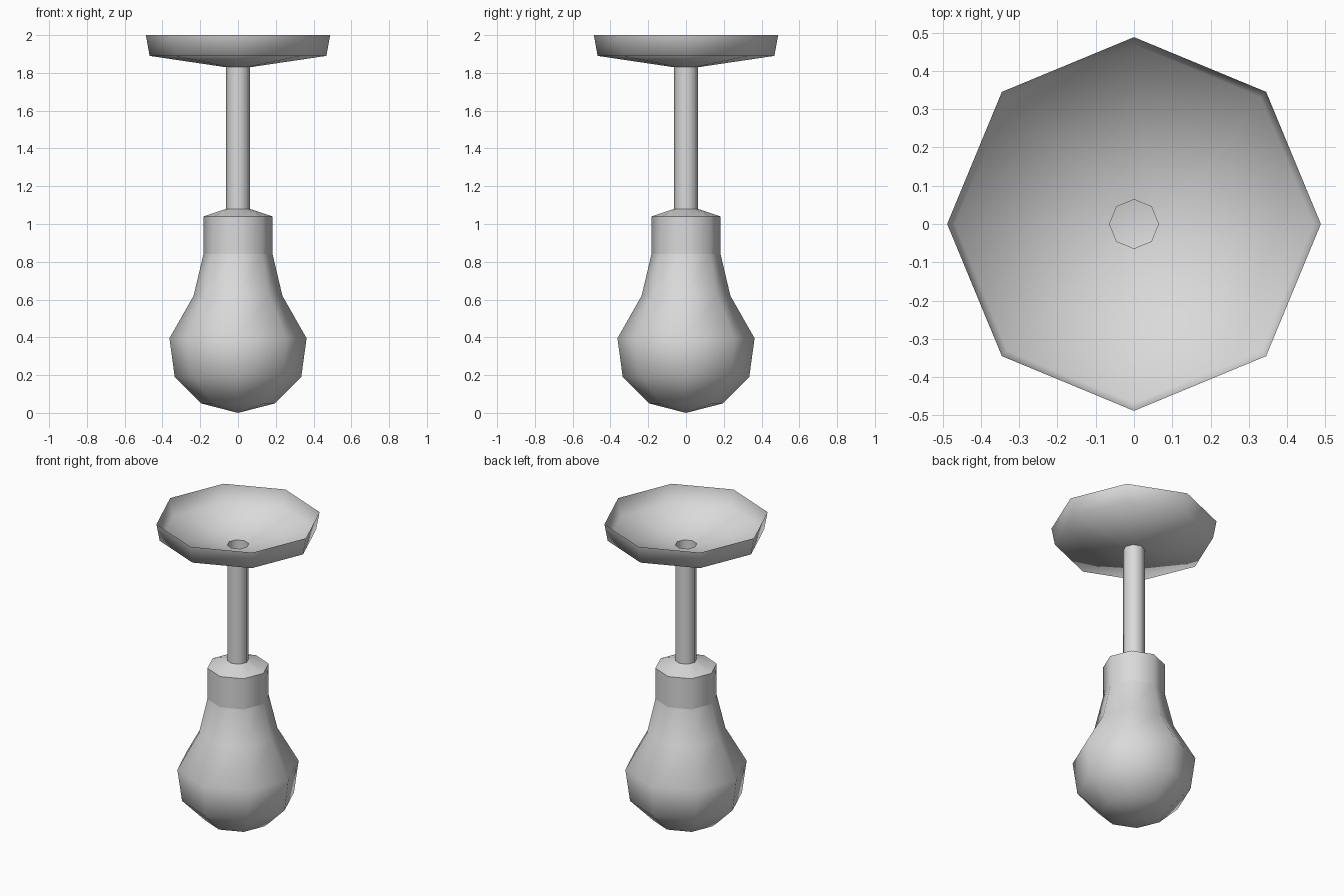
import bpy, math

if "Cube" in bpy.data.objects:
    bpy.data.objects.remove(bpy.data.objects["Cube"])

SIDES = 8
grey = bpy.data.materials.new("light_grey")
grey.diffuse_color = (0.7, 0.7, 0.7, 1)
grey.use_nodes = True
grey.node_tree.nodes["Principled BSDF"].inputs["Base Color"].default_value = grey.diffuse_color


def lathe(name, profile, sharp_angle=180):
    """Spin (radius, z) points, listed bottom to top, into an open shell."""
    verts, rings = [], []
    for r, z in profile:
        n = 1 if r == 0 else SIDES
        rings.append([len(verts) + i % n for i in range(SIDES)])
        for i in range(n):
            a = 2 * math.pi * i / SIDES
            verts.append((r * math.cos(a), r * math.sin(a), z))
    faces = []
    for low, high in zip(rings, rings[1:]):
        for i in range(SIDES):
            j = (i + 1) % SIDES
            quad = [low[i], low[j], high[j], high[i]]
            faces.append(list(dict.fromkeys(quad)))
    mesh = bpy.data.meshes.new(name)
    mesh.from_pydata(verts, [], faces)
    mesh.materials.append(grey)
    obj = bpy.data.objects.new(name, mesh)
    bpy.context.collection.objects.link(obj)
    bpy.ops.object.select_all(action='DESELECT')
    obj.select_set(True)
    bpy.context.view_layer.objects.active = obj
    bpy.ops.object.shade_smooth_by_angle(angle=math.radians(sharp_angle))
    return obj


# Glass bulb
lathe("bulb", [(0, 0), (0.195, 0.05), (0.335, 0.19), (0.363, 0.395),
               (0.235, 0.62), (0.183, 0.84)])

# Socket with sloped cap
lathe("socket", [(0.183, 0.84), (0.183, 1.04), (0.064, 1.08)], 60)

# Hollow hanging rod
lathe("rod", [(0.064, 1.08), (0.064, 1.83)])

# Ceiling canopy, open at the top
lathe("ceiling_canopy", [(0.064, 1.83), (0.468, 1.89), (0.488, 2.0)])
